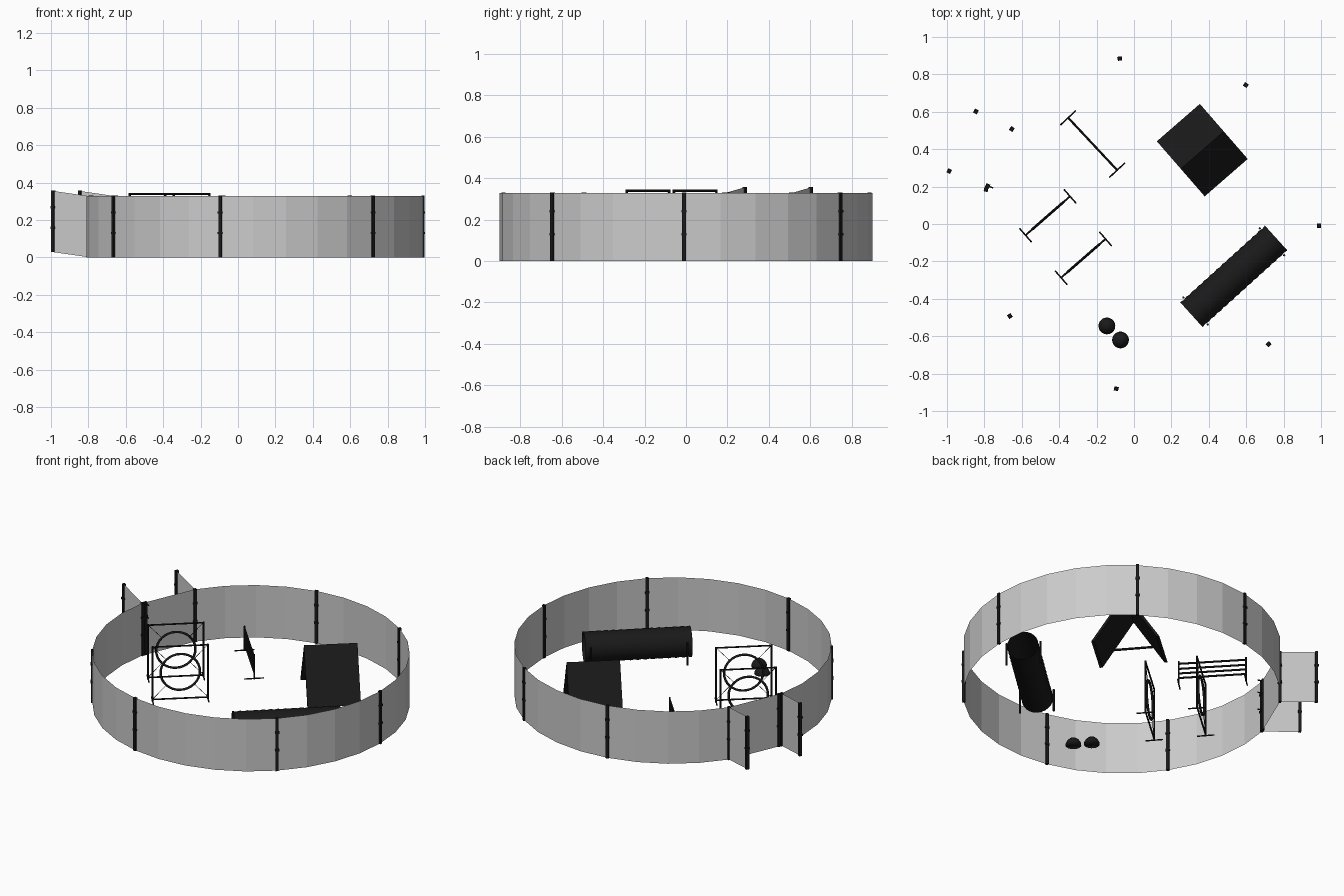
import bpy, bmesh
from math import sin, cos, pi, radians, atan2
from mathutils import Vector, Matrix

if "Cube" in bpy.data.objects:
    bpy.data.objects.remove(bpy.data.objects["Cube"])

black = bpy.data.materials.new("black")
black.diffuse_color = (0.01, 0.01, 0.01, 1)
black.use_nodes = True
black.node_tree.nodes["Principled BSDF"].inputs["Base Color"].default_value = black.diffuse_color
CX, R, H = 0.09, 0.9, 0.33
STEP = radians(11.25)


def finish(name, bm, mat=None, smooth=False):
    me = bpy.data.meshes.new(name)
    bm.to_mesh(me)
    bm.free()
    ob = bpy.data.objects.new(name, me)
    bpy.context.collection.objects.link(ob)
    if mat:
        me.materials.append(mat)
    for f in me.polygons:
        f.use_smooth = smooth
    return ob


def add_box(bm, centre, size, angle=0, shear=None):
    m = Matrix.Translation(centre) @ Matrix.Rotation(angle, 4, 'Z') @ Matrix.Diagonal((*size, 1))
    bmesh.ops.create_cube(bm, size=1, matrix=m)


def add_rod(bm, p, q, r=0.005, sides=8):
    p, q = Vector(p), Vector(q)
    d = q - p
    m = Matrix.Translation((p + q) / 2) @ d.to_track_quat('Z', 'Y').to_matrix().to_4x4()
    bmesh.ops.create_cone(bm, cap_ends=True, segments=sides, radius1=r, radius2=r,
                          depth=d.length, matrix=m)


def frame(a, b):
    """Local frame for equipment standing between floor points a and b."""
    a, b = Vector((*a, 0)), Vector((*b, 0))
    u = (b - a).normalized()
    v = Vector((-u.y, u.x, 0))
    mid = (a + b) / 2
    return (b - a).length / 2, lambda x, y, z: mid + u * x + v * y + Vector((0, 0, z))


def ring(k):
    a = radians(-0.6) + k * STEP
    return Vector((CX + R * cos(a), R * sin(a), 0)), a


def wall(name, pts, rise=None):
    bm = bmesh.new()
    rise = rise or [0] * len(pts)
    lo = [bm.verts.new((p.x, p.y, z)) for p, z in zip(pts, rise)]
    hi = [bm.verts.new((p.x, p.y, z + H - 0.003)) for p, z in zip(pts, rise)]
    for i in range(len(pts) - 1):
        bm.faces.new((lo[i], lo[i + 1], hi[i + 1], hi[i]))
    finish(name, bm)


def post(name, p, angle, z=0):
    bm = bmesh.new()
    add_box(bm, (p.x, p.y, z + H / 2), (0.016, 0.018, H), angle)
    for cz in (0.13, 0.24):                       # fabric clips
        add_box(bm, (p.x, p.y, z + cz), (0.022, 0.024, 0.012), angle)
    finish(name, bm, black)


# Round fence, with a straight gate across two facets
wall("fence_wall", [ring(k)[0] for k in range(15, 13 + 32 + 1)])
wall("gate_panel", [ring(13)[0], ring(15)[0]])
for k in (0, 5, 9, 13, 15, 19, 23, 28):
    p, a = ring(k)
    post("fence_post", p, a)

# Entrance wings outside the gate
for k, out in ((13, (-0.845, 0.602)), (15, (-0.988, 0.283))):
    p, q = ring(k)[0], Vector((*out, 0))
    wall("entrance_wing", [p, q], [0, 0.028])
    post("wing_post", q, atan2(q.y - p.y, q.x - p.x), 0.028)

# Gate edge post with latches pointing into the ring
p, q = ring(15)[0], ring(13)[0]
g = p + (q - p).normalized() * 0.02
post("gate_post", g, radians(-24))
bm = bmesh.new()
for z in (0.13, 0.24, 0.32):
    add_rod(bm, (g.x, g.y, z), (g.x + 0.03, g.y - 0.01, z), 0.004)
finish("gate_latches", bm, black)

# A-frame ramp
w, P = frame((0.25, 0.295), (0.48, 0.495))
bm = bmesh.new()
for s in (-1, 1):
    prof = [(s * 0.195, 0), (0, 0.3), (0, 0.278), (s * 0.178, 0)]
    ends = [[bm.verts.new(P(x, y, z)) for y, z in prof] for x in (-w, w)]
    bm.faces.new(ends[0])
    bm.faces.new(ends[1][::-1])
    for i in range(4):
        j = (i + 1) % 4
        bm.faces.new((ends[0][i], ends[1][i], ends[1][j], ends[0][j]))
bmesh.ops.recalc_face_normals(bm, faces=bm.faces)
add_rod(bm, P(-w + 0.015, -0.125, 0.1), P(-w + 0.015, 0.125, 0.1), 0.007)
finish("ramp", bm, black)

# Ribbed fabric tunnel, open at both ends
w, P = frame((0.307, -0.485), (0.76, -0.075))
bm = bmesh.new()
N, RIBS = 24, 28
rows = []
for i in range(RIBS + 1):
    r = 0.09 if i % 2 == 0 else 0.086
    x = -w + 2 * w * i / RIBS
    rows.append([bm.verts.new(P(x, r * cos(2 * pi * j / N), 0.103 + r * sin(2 * pi * j / N)))
                 for j in range(N)])
for r0, r1 in zip(rows, rows[1:]):
    for j in range(N):
        bm.faces.new((r0[j], r0[(j + 1) % N], r1[(j + 1) % N], r1[j]))
bmesh.ops.recalc_face_normals(bm, faces=bm.faces)
finish("tunnel", bm, black, True)
bm = bmesh.new()
for x in (-w + 0.03, w - 0.03):
    for y in (-0.097, 0.097):
        add_rod(bm, P(x, y, 0), P(x, y, 0.14), 0.006)
finish("tunnel_stakes", bm, black)

# Hurdle with four bars
w, P = frame((-0.352, 0.568), (-0.09, 0.288))
bm = bmesh.new()
for s in (-w, w):
    add_rod(bm, P(s, 0, 0), P(s, 0, 0.155), 0.005)
    add_rod(bm, P(s, -0.057, 0.004), P(s, 0.057, 0.004), 0.004)
for z in (0.045, 0.075, 0.105, 0.138):
    add_rod(bm, P(-w, 0, z), P(w, 0, z), 0.006)
finish("hurdle", bm, black)

# Hoop jumps: square frame, hoop and corner ties
for a, b in (((-0.58, -0.06), (-0.342, 0.148)), ((-0.39, -0.287), (-0.152, -0.08))):
    w, P = frame(a, b)
    bm = bmesh.new()
    for s in (-w, w):
        add_rod(bm, P(s, 0, 0), P(s, 0, 0.344), 0.005)
        add_rod(bm, P(s, -0.05, 0.004), P(s, 0.05, 0.004), 0.004)
    for z in (0.012, 0.339):
        add_rod(bm, P(-w, 0, z), P(w, 0, z), 0.005)
    for s in (-1, 1):
        for t in (-1, 1):
            add_rod(bm, P(s * 0.08, 0, 0.177 + t * 0.08), P(s * w, 0, 0.177 + t * 0.163), 0.0015, 5)
    finish("hoop_frame", bm, black)
    d = P(1, 0, 0) - P(0, 0, 0)
    bpy.ops.mesh.primitive_torus_add(major_radius=0.112, minor_radius=0.007, major_segments=32,
                                     minor_segments=8, location=P(0, 0, 0.177),
                                     rotation=(pi / 2, 0, atan2(d.y, d.x)))
    hoop = bpy.context.object
    hoop.name = "hoop"
    hoop.data.materials.append(black)
    bpy.ops.object.shade_smooth()

# Low marker domes
for x, y in ((-0.145, -0.545), (-0.072, -0.62)):
    bm = bmesh.new()
    prof = [(0.045, 0), (0.043, 0.012), (0.034, 0.028), (0.018, 0.042), (0.008, 0.045)]
    rows = [[bm.verts.new((x + r * cos(2 * pi * j / 20), y + r * sin(2 * pi * j / 20), z))
             for j in range(20)] for r, z in prof]
    for r0, r1 in zip(rows, rows[1:]):
        for j in range(20):
            bm.faces.new((r0[j], r0[(j + 1) % 20], r1[(j + 1) % 20], r1[j]))
    bm.faces.new(rows[-1])
    bm.faces.new(rows[0][::-1])
    finish("marker_dome", bm, black, True)
